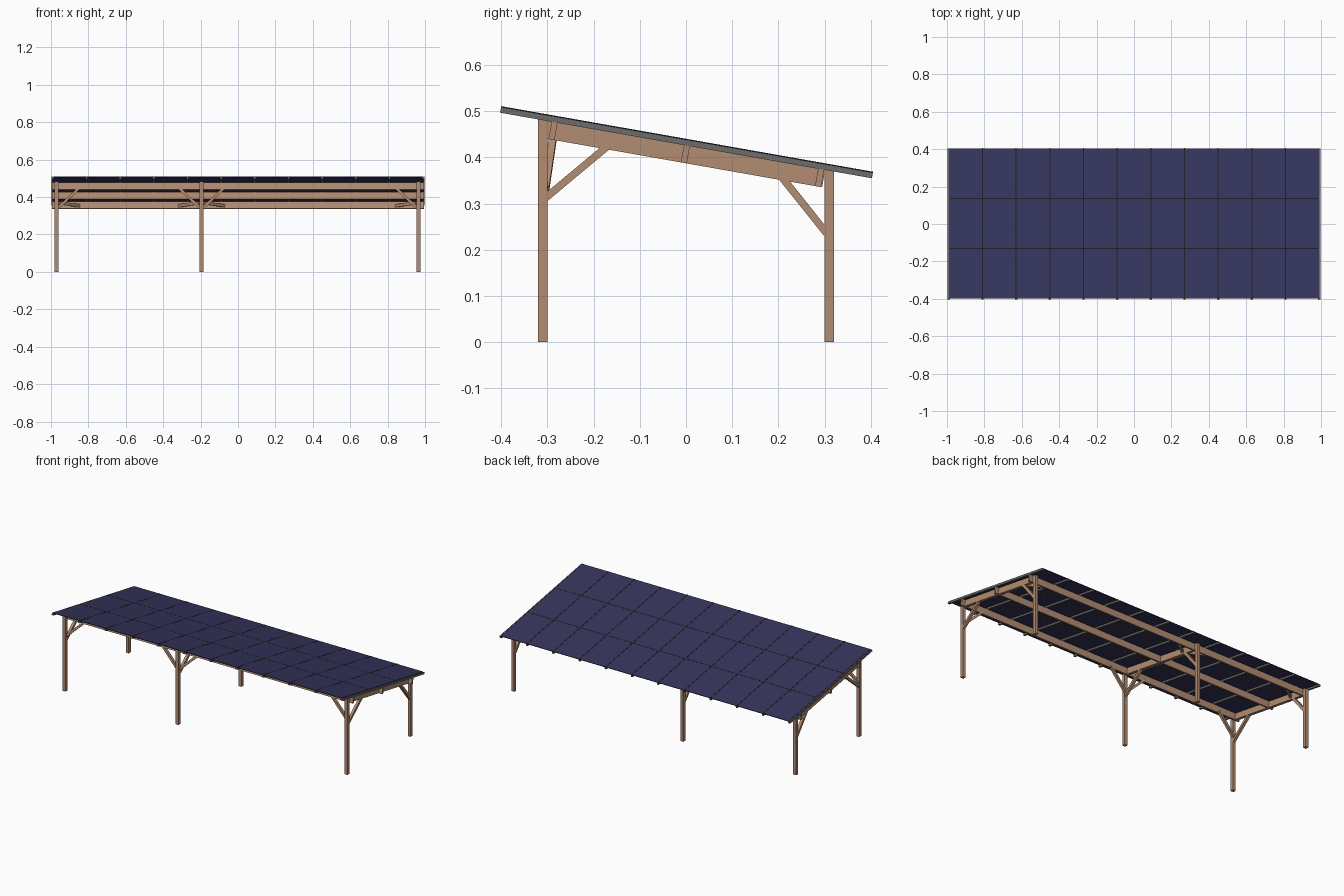
import bpy, bmesh, math
from mathutils import Matrix, Vector

if "Cube" in bpy.data.objects:
    bpy.data.objects.remove(bpy.data.objects["Cube"])

TILT = math.radians(10)
# Roof frame: local y runs down the slope, local z is the roof normal
ROOF = Matrix.Translation((0, 0, 0.426)) @ Matrix.Rotation(-TILT, 4, 'X')


def material(name, rgb):
    m = bpy.data.materials.new(name)
    m.diffuse_color = (*rgb, 1)
    m.use_nodes = True
    m.node_tree.nodes["Principled BSDF"].inputs["Base Color"].default_value = m.diffuse_color
    return m


WOOD = material("wood", (0.45, 0.265, 0.17))
NAVY = material("panel navy", (0.036, 0.035, 0.11))
GREY = material("rail grey", (0.15, 0.15, 0.155))
BLACK = material("seal black", (0.012, 0.012, 0.016))
PALE = material("batten grey", (0.22, 0.22, 0.17))


def box(name, lo, hi, mat, matrix=Matrix()):
    """Box between two corners, moved by a matrix."""
    bm = bmesh.new()
    bmesh.ops.create_cube(bm, size=1)
    lo, hi = Vector(lo), Vector(hi)
    for v in bm.verts:
        v.co = matrix @ Vector([lo[i] + (hi[i] - lo[i]) * (v.co[i] + 0.5) for i in range(3)])
    me = bpy.data.meshes.new(name)
    bm.to_mesh(me)
    bm.free()
    me.materials.append(mat)
    ob = bpy.data.objects.new(name, me)
    bpy.context.collection.objects.link(ob)
    return ob


def bar(name, a, b, w, h, mat, up=(0, 0, 1)):
    """Square bar from a to b."""
    a, b = Vector(a), Vector(b)
    d = (b - a).normalized()
    side = d.cross(Vector(up)).normalized()
    rot = Matrix((d, side, d.cross(side))).transposed().to_4x4()
    return box(name, (0, -w / 2, -h / 2), ((b - a).length, w / 2, h / 2), mat,
               Matrix.Translation(a) @ rot)


def roof_z(y):
    return 0.426 - math.tan(TILT) * y


FRAMES = [(-0.97, (1,)), (-0.195, (-1, 1)), (0.965, (-1,))]
for x, sides in FRAMES:
    # Posts with tops cut to the slope
    for label, y in (("front", -0.31), ("back", 0.31)):
        post = box(label + "_post", (x - 0.01, y - 0.01, 0), (x + 0.01, y + 0.01, 1), WOOD)
        for v in post.data.vertices:
            if v.co.z > 0.5:
                v.co.z = roof_z(v.co.y)
    # Rafter and its braces
    box("rafter", (x - 0.009, -0.306, -0.038), (x + 0.009, 0.306, 0), WOOD, ROOF)
    bar("front_rafter_brace", (x, -0.306, 0.311), (x, -0.167, 0.427), 0.016, 0.016, WOOD, (1, 0, 0))
    bar("back_rafter_brace", (x, 0.306, 0.234), (x, 0.203, 0.363), 0.016, 0.018, WOOD, (1, 0, 0))
    # Purlin braces: upright at the front, in the roof plane at the back
    for s in sides:
        bar("front_purlin_brace", (x, -0.304, 0.334), (x + s * 0.122, -0.287, 0.45),
            0.014, 0.016, WOOD, (0, 1, 0))
        bar("back_purlin_brace", ROOF @ Vector((x + s * 0.012, 0.2, -0.022)),
            ROOF @ Vector((x + s * 0.12, 0.294, -0.022)), 0.014, 0.016, WOOD)

# Purlins
for label, s in (("front", -0.289), ("middle", 0.002), ("back", 0.297)):
    box(label + "_purlin", (-0.995, s - 0.0065, -0.038), (0.995, s + 0.0065, 0), WOOD, ROOF)

# Roof rails with seals over the panel joints
COLS, ROWS, PITCH, ROW = 11, 3, 0.18, 0.2725
HALF = ROW * ROWS / 2
for i in range(COLS + 1):
    x = (i - COLS / 2) * PITCH
    end = i in (0, COLS)
    box("roof_rail", (x - 0.006, -HALF, 0), (x + 0.006, HALF, 0.0105), GREY, ROOF)
    if end:
        s = -1 if i == 0 else 1
        x0, x1 = sorted((x + s * 0.001, x + s * 0.007))
        box("edge_trim", (x0, -HALF, 0.001), (x1, HALF, 0.0125), GREY, ROOF)
    else:
        box("joint_seal", (x - 0.003, -HALF, 0.0105), (x + 0.003, HALF, 0.0143), BLACK, ROOF)

# Solar panels and the battens under the row joints
for i in range(COLS):
    x = (i + 0.5 - COLS / 2) * PITCH
    for j in range(ROWS):
        s = (j - 1) * ROW
        box("solar_panel", (x - 0.088, s - ROW / 2 + 0.002, 0.0105),
            (x + 0.088, s + ROW / 2 - 0.002, 0.0138), NAVY, ROOF)
    for s in (-ROW / 2, ROW / 2):
        box("row_seal", (x - 0.087, s - 0.003, 0.0105), (x + 0.087, s + 0.003, 0.0141), BLACK, ROOF)
        for k in (-0.008, 0.008):
            box("row_batten", (x - 0.08, s + k - 0.002, 0.0085), (x + 0.08, s + k + 0.002, 0.0107), PALE, ROOF)
